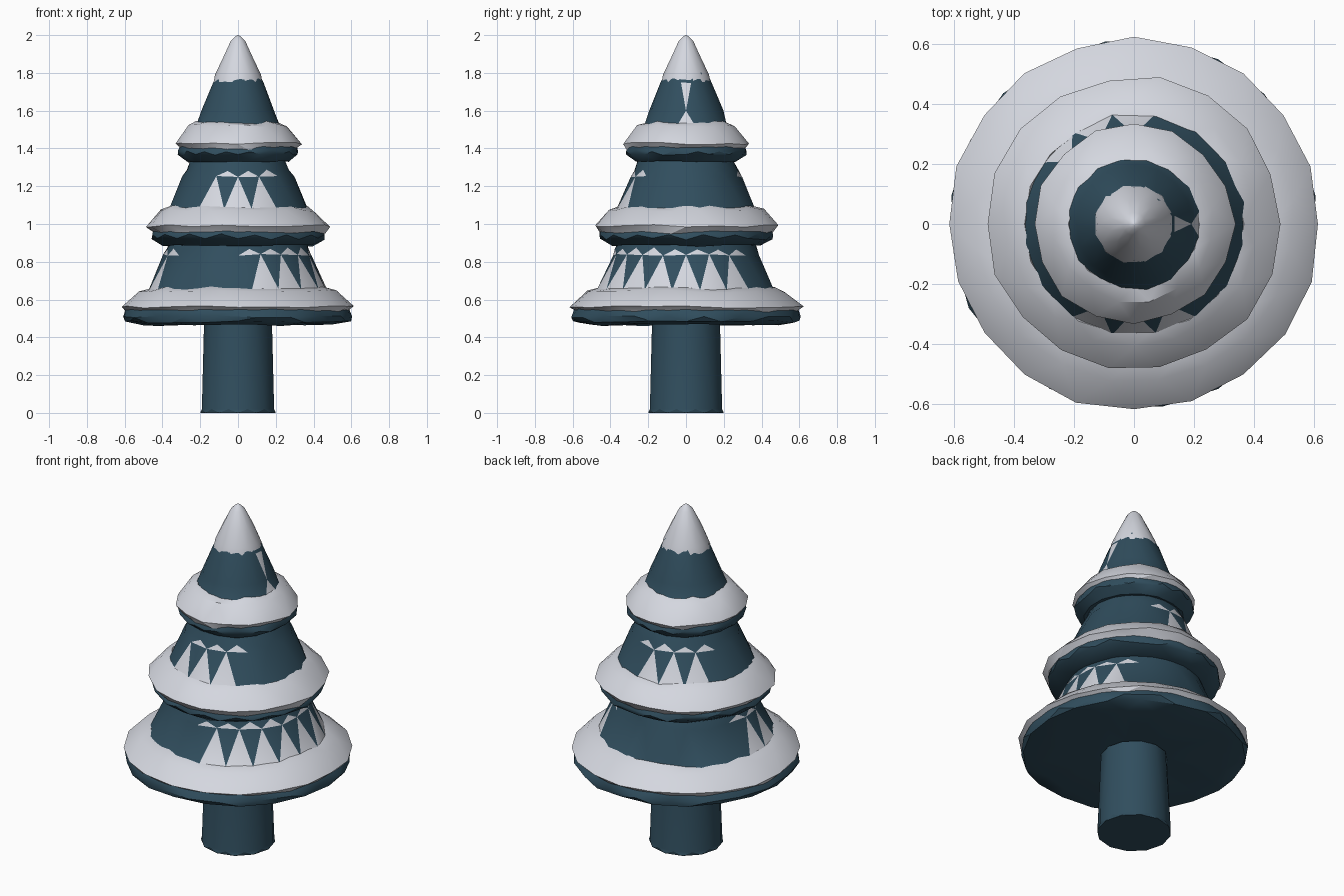
import bpy, bmesh, math, random
from math import pi, sin, cos

if "Cube" in bpy.data.objects:
    bpy.data.objects.remove(bpy.data.objects["Cube"], do_unlink=True)
random.seed(4)


def material(name, color):
    m = bpy.data.materials.new(name)
    m.use_nodes = True
    m.diffuse_color = (*color, 1)
    bsdf = m.node_tree.nodes["Principled BSDF"]
    bsdf.inputs["Base Color"].default_value = (*color, 1)
    bsdf.inputs["Roughness"].default_value = 0.9
    return m


TEAL = material("dark teal", (0.03, 0.076, 0.112))
SNOW = material("snow white", (0.66, 0.68, 0.74))


def lathe(name, rows, n, mats, jitter=0.0, closed=False, patches=None, zones=(), angle=30):
    """Rings of (radius, height) joined by staggered triangles.
    patches maps a strip number to the triangles ('up'/'down') that turn snowy inside zones."""
    bm = bmesh.new()
    rings = []
    for k, (r, z) in enumerate(rows):
        ring = []
        for j in range(n):
            a = 2 * pi * (j + 0.5 * (k % 2)) / n
            rr = r + random.uniform(-jitter, jitter)
            ring.append(bm.verts.new((rr * cos(a), rr * sin(a), z + random.uniform(-jitter, jitter))))
        rings.append(ring)
    strips = len(rows) if closed else len(rows) - 1
    for k in range(strips):
        a, b = rings[k], rings[(k + 1) % len(rows)]
        for j in range(n):
            i = (j + 1) % n
            if k % 2 == 0:
                tris = {"up": (a[j], a[i], b[j]), "down": (a[i], b[i], b[j])}
            else:
                tris = {"up": (a[j], a[i], b[i]), "down": (a[j], b[i], b[j])}
            for kind, vs in tris.items():
                f = bm.faces.new(vs)
                if patches and patches.get(k) == kind:
                    c = f.calc_center_median()
                    az = math.degrees(math.atan2(c.y, c.x))
                    if any(lo <= az <= hi or lo <= az + 360 <= hi for lo, hi in zones):
                        f.material_index = 1
    if not closed:
        bm.faces.new(rings[0])
        bm.faces.new(rings[-1])
    bmesh.ops.recalc_face_normals(bm, faces=bm.faces[:])
    me = bpy.data.meshes.new(name)
    bm.to_mesh(me)
    bm.free()
    for m in mats:
        me.materials.append(m)
    ob = bpy.data.objects.new(name, me)
    bpy.context.collection.objects.link(ob)
    bpy.ops.object.select_all(action="DESELECT")
    ob.select_set(True)
    bpy.context.view_layer.objects.active = ob
    bpy.ops.object.shade_smooth_by_angle(angle=math.radians(angle))
    return ob


# Trunk
lathe("trunk", [(0.2, 0), (0.198, 0.02), (0.18, 0.47)], 12, [TEAL])

# Foliage tiers: underside, rim, then the cone with snowy triangles
lathe("lower_foliage",
      [(0.18, 0.475), (0.5, 0.465), (0.595, 0.483), (0.612, 0.51), (0.59, 0.56),
       (0.475, 0.65), (0.39, 0.835), (0.378, 0.87), (0.36, 0.9)],
      20, [TEAL, SNOW], 0.006, patches={5: "up", 6: "up"},
      zones=[(-85, 50), (170, 212)])
lathe("middle_foliage",
      [(0.3, 0.89), (0.4, 0.885), (0.46, 0.92), (0.465, 0.945), (0.45, 0.98),
       (0.372, 1.08), (0.295, 1.25), (0.277, 1.285), (0.25, 1.34)],
      16, [TEAL, SNOW], 0.005, patches={5: "up", 6: "up"},
      zones=[(-118, -52), (78, 155)])
lathe("upper_foliage",
      [(0.2, 1.34), (0.27, 1.33), (0.318, 1.365), (0.322, 1.385), (0.31, 1.42),
       (0.22, 1.53), (0.195, 1.6), (0.135, 1.75), (0.11, 1.8)],
      16, [TEAL, SNOW], 0.004, patches={5: "up", 6: "down"},
      zones=[(-20, 2)])

# Snow rings lying over each rim
rings = [("lower_snow", 20, [(0.45, 0.6), (0.59, 0.535), (0.618, 0.56), (0.53, 0.642), (0.465, 0.662)]),
         ("middle_snow", 18, [(0.36, 1.03), (0.46, 0.955), (0.489, 0.99), (0.41, 1.074), (0.365, 1.092)]),
         ("upper_snow", 16, [(0.21, 1.46), (0.31, 1.395), (0.333, 1.425), (0.26, 1.52), (0.213, 1.54)])]
for name, n, rows in rings:
    lathe(name, rows + [(rows[0][0] - 0.01, rows[0][1] + 0.03)], n, [SNOW], 0.008, closed=True)

# Snow cap on the tip
lathe("snow_cap",
      [(0.11, 1.765), (0.133, 1.752), (0.122, 1.79), (0.082, 1.88), (0.038, 1.97), (0.018, 1.99), (0.004, 2.0)],
      12, [SNOW], 0.0, angle=45)
